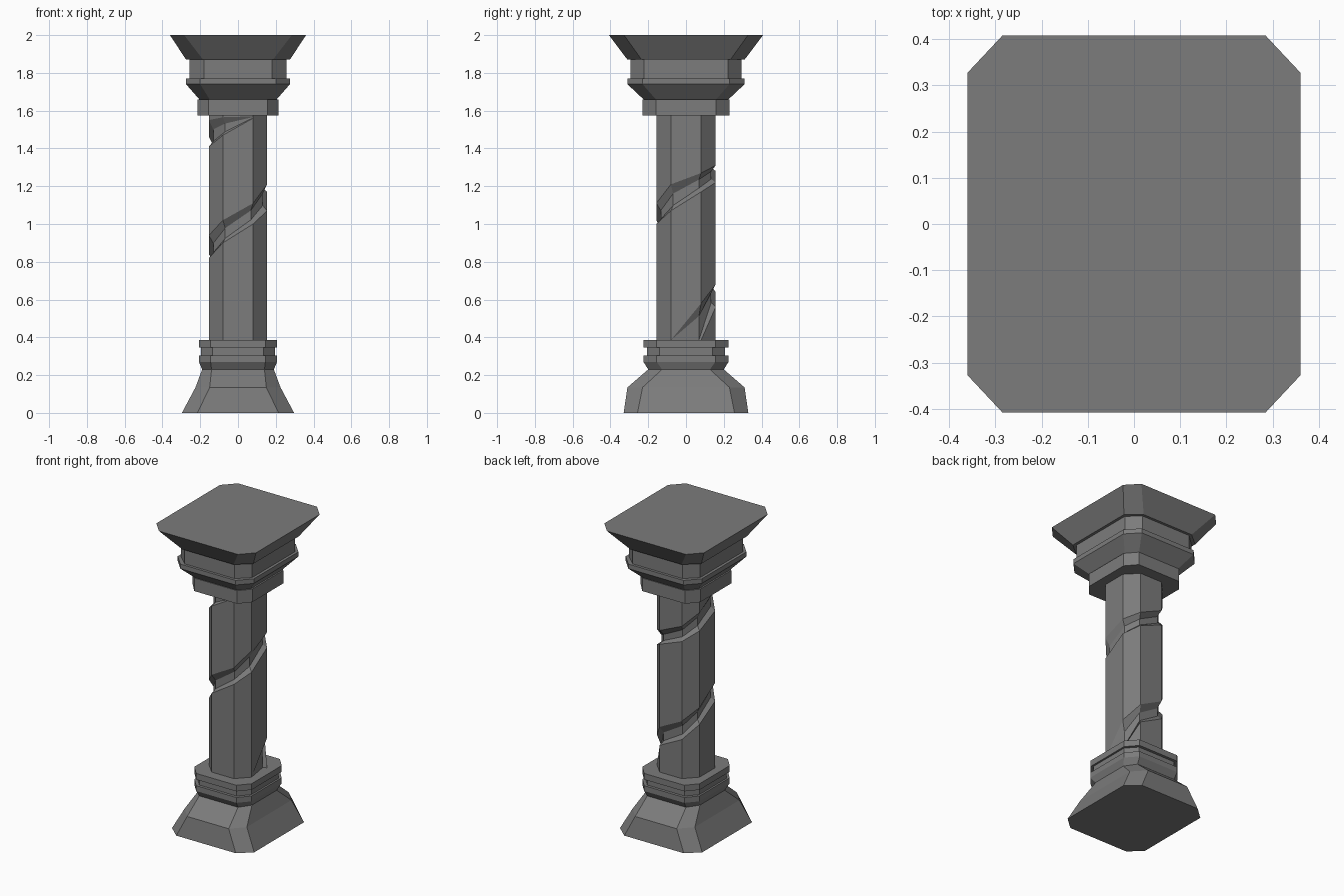
import bpy, bmesh

if "Cube" in bpy.data.objects:
    bpy.data.objects.remove(bpy.data.objects["Cube"])

stone = bpy.data.materials.new("dark grey stone")
stone.diffuse_color = (0.2, 0.2, 0.2, 1)
stone.use_nodes = True
stone.node_tree.nodes["Principled BSDF"].inputs["Base Color"].default_value = stone.diffuse_color


def finish(name, bm):
    bmesh.ops.remove_doubles(bm, verts=bm.verts[:], dist=0.0005)
    bmesh.ops.dissolve_degenerate(bm, edges=bm.edges[:], dist=0.0005)
    bmesh.ops.recalc_face_normals(bm, faces=bm.faces[:])
    mesh = bpy.data.meshes.new(name)
    bm.to_mesh(mesh)
    bm.free()
    mesh.materials.append(stone)
    obj = bpy.data.objects.new(name, mesh)
    bpy.context.collection.objects.link(obj)
    return obj


def corners(hx, hy, cx, cy):
    """Chamfered rectangle, counter-clockwise from the +x side."""
    return [(hx, -cy), (hx, cy), (cx, hy), (-cx, hy),
            (-hx, cy), (-hx, -cy), (-cx, -hy), (cx, -hy)]


def loft(name, rows):
    """Stack of chamfered rectangles: z, half x, half y, flat x, flat y."""
    bm = bmesh.new()
    rings = [[bm.verts.new((x, y, r[0])) for x, y in corners(*r[1:])] for r in rows]
    for a, b in zip(rings, rings[1:]):
        for i in range(8):
            j = (i + 1) % 8
            bm.faces.new((a[i], a[j], b[j], b[i]))
    bm.faces.new(rings[0][::-1])
    bm.faces.new(rings[-1])
    return finish(name, bm)


# Flared foot
loft("base", [(0, .297, .33, .215, .257),
              (.135, .225, .31, .15, .23),
              (.23, .19, .20, .14, .127)])

# Stepped moulding above the foot
loft("base_moulding", [(.23, .19, .20, .14, .127),
                       (.27, .207, .225, .145, .155),
                       (.305, .207, .225, .145, .155),
                       (.305, .195, .207, .135, .14),
                       (.345, .195, .207, .135, .14),
                       (.345, .207, .225, .145, .155),
                       (.385, .207, .225, .145, .155)])

# Capital: neck, flare, lip, block and top slab
loft("capital", [(1.575, .215, .23, .155, .16),
                 (1.66, .215, .23, .155, .16),
                 (1.66, .205, .225, .15, .16),
                 (1.74, .275, .31, .20, .23),
                 (1.77, .275, .31, .20, .23),
                 (1.77, .257, .293, .18, .222),
                 (1.87, .257, .293, .18, .222),
                 (1.87, .275, .31, .185, .235),
                 (2.0, .36, .408, .285, .328)])

# Octagonal shaft with a spiral groove; groove edges per corner step
BOTTOM, TOP = .385, 1.575
LOWER = [.385, .385, .56, .64, .73, .82, .90, 1.0, 1.07, 1.17, 1.22, 1.28,
         1.34, 1.41, 1.47, 1.56]
UPPER = [.385, .58, .68, .76, .84, .94, 1.02, 1.11, 1.21, 1.27, 1.31, 1.38,
         1.46, 1.55, 1.565, 1.57]
SHAFT = corners(.154, .157, .08, .08)


def edge(table, k):
    return BOTTOM if k < 0 else TOP if k >= len(table) else table[k]


def groove(k):
    """Four points across the groove at corner step k, bottom to top."""
    lo, up = edge(LOWER, k), edge(UPPER, k)
    s = .85 if up - lo > .03 else 1
    w = up - lo
    lo_in = lo if lo == BOTTOM else lo + .2 * w
    x, y = SHAFT[k % 8]
    return [(x, y, lo), (x * s, y * s, lo_in), (x * s, y * s, up - .35 * w), (x, y, up)]


def quad(bm, pts):
    keep = []
    for p in pts:
        if p not in keep:
            keep.append(p)
    if len(keep) > 2:
        bm.faces.new([bm.verts.new(p) for p in keep])


bm = bmesh.new()
for k in range(-8, 16):
    a, b = groove(k), groove(k + 1)
    if k >= 0:
        for i in range(3):
            quad(bm, (a[i], b[i], b[i + 1], a[i + 1]))
    # flat panel up to the next turn of the groove
    quad(bm, (a[3], b[3], groove(k + 9)[0], groove(k + 8)[0]))
finish("shaft", bm)
